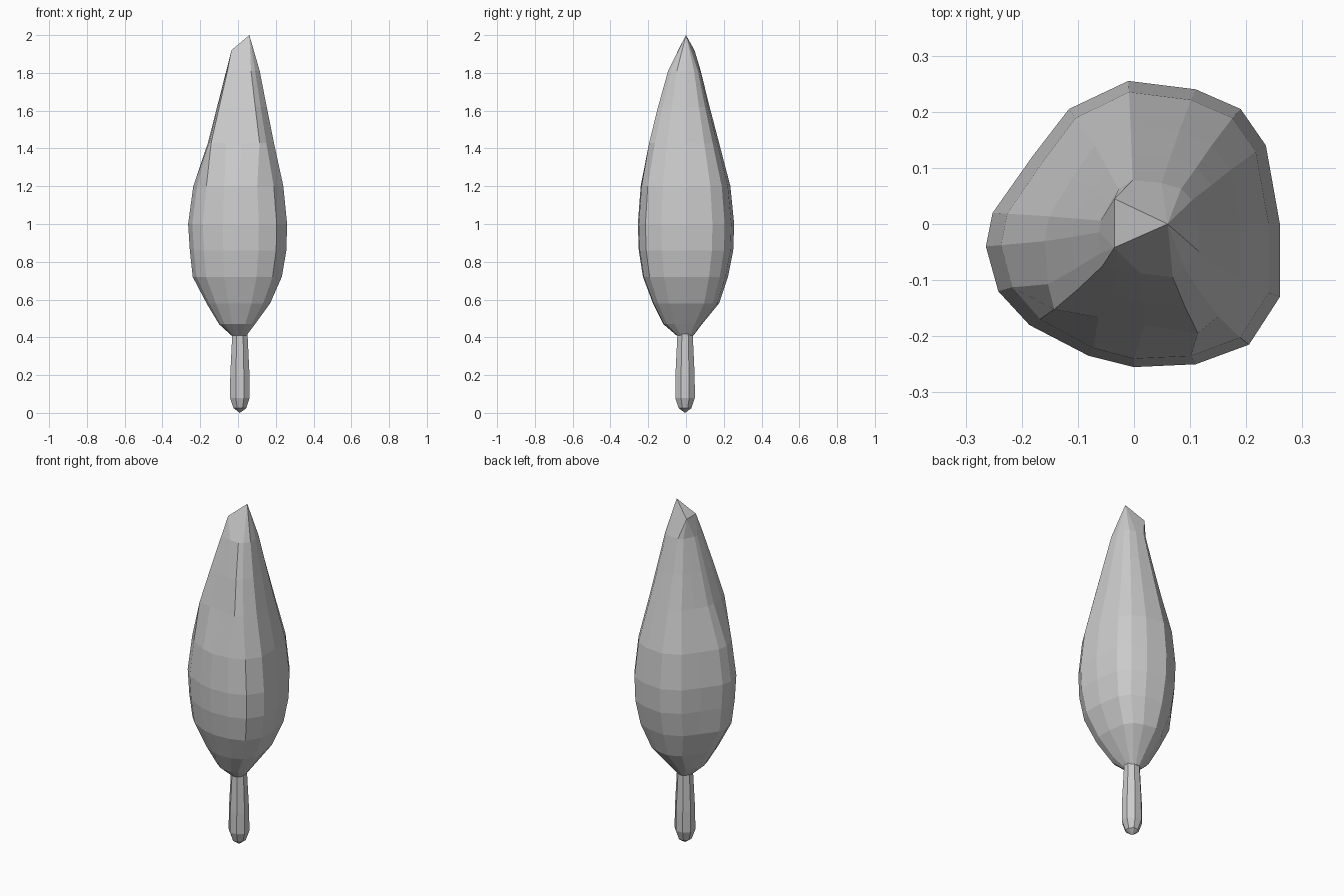
import bpy, bmesh, math

if "Cube" in bpy.data.objects:
    bpy.data.objects.remove(bpy.data.objects["Cube"])


def loft(name, rings, bottom=None):
    """Skin a stack of equal-length rings and close both ends."""
    bm = bmesh.new()
    rows = [[bm.verts.new(p) for p in ring] for ring in rings]
    n = len(rows[0])
    for a, b in zip(rows, rows[1:]):
        for i in range(n):
            j = (i + 1) % n
            bm.faces.new((a[i], a[j], b[j], b[i]))
    if bottom:
        tip = bm.verts.new(bottom)
        for i in range(n):
            bm.faces.new((tip, rows[0][(i + 1) % n], rows[0][i]))
    else:
        bm.faces.new(rows[0][::-1])
    bm.faces.new(rows[-1])
    bmesh.ops.remove_doubles(bm, verts=bm.verts, dist=0.0005)
    bmesh.ops.recalc_face_normals(bm, faces=bm.faces)
    mesh = bpy.data.meshes.new(name)
    bm.to_mesh(mesh)
    bm.free()
    obj = bpy.data.objects.new(name, mesh)
    bpy.context.collection.objects.link(obj)
    return obj


# Foliage: one uneven outline, fitted to the width of each level
outline = [(0.26, 0), (0.235, 0.14), (0.19, 0.205), (0.11, 0.24), (-0.01, 0.255),
           (-0.115, 0.205), (-0.18, 0.12), (-0.25, 0.02), (-0.262, -0.04),
           (-0.24, -0.12), (-0.185, -0.18), (-0.08, -0.235), (0, -0.255),
           (0.11, -0.25), (0.205, -0.215), (0.26, -0.13)]
unit = [(x / 0.26, y / 0.255) for x, y in outline]

# The upper part has a flat front panel between two creases
upper = list(unit)
upper[9], upper[10], upper[13] = (-0.97, -0.55), (-0.9, -0.78), (0.6, -1.0)
upper[11], upper[12] = (-0.4, -0.853), (0.1, -0.927)

# z, x min, x max, y min, y max
levels = [(0.41, -0.035, 0.045, -0.05, 0.04), (0.47, -0.10, 0.09, -0.12, 0.085),
          (0.58, -0.165, 0.17, -0.175, 0.175), (0.72, -0.238, 0.232, -0.228, 0.222),
          (0.86, -0.253, 0.256, -0.25, 0.25), (1.0, -0.262, 0.26, -0.255, 0.255),
          (1.2, -0.235, 0.24, -0.24, 0.235), (1.43, -0.158, 0.19, -0.195, 0.175),
          (1.62, -0.11, 0.152, -0.148, 0.125), (1.81, -0.062, 0.115, -0.095, 0.078)]
rings = []
for z, x0, x1, y0, y1 in levels:
    shape = upper if z > 1.3 else unit
    rings.append([(x * (x1 if x > 0 else -x0), y * (y1 if y > 0 else -y0), z)
                  for x, y in shape])

# Slanted three-cornered top
tip, back, front = (0.06, 0, 2.0), (-0.035, 0.045, 1.92), (-0.035, -0.042, 1.92)
rings.append([tip if x > 0.2 else back if y > 0 else front for x, y in upper])
loft("foliage", rings)

# Trunk: eight-sided post with a rounded foot
trunk = []
for z, r in [(0.025, 0.035), (0.08, 0.054), (0.2, 0.053), (0.42, 0.042), (0.55, 0.038)]:
    trunk.append([(0.01 + r * math.cos(math.tau * (i + 0.5) / 8) * 1.04,
                   -0.005 + r * math.sin(math.tau * (i + 0.5) / 8) * 1.04, z) for i in range(8)])
loft("trunk", trunk, bottom=(0.01, -0.005, 0.0))
